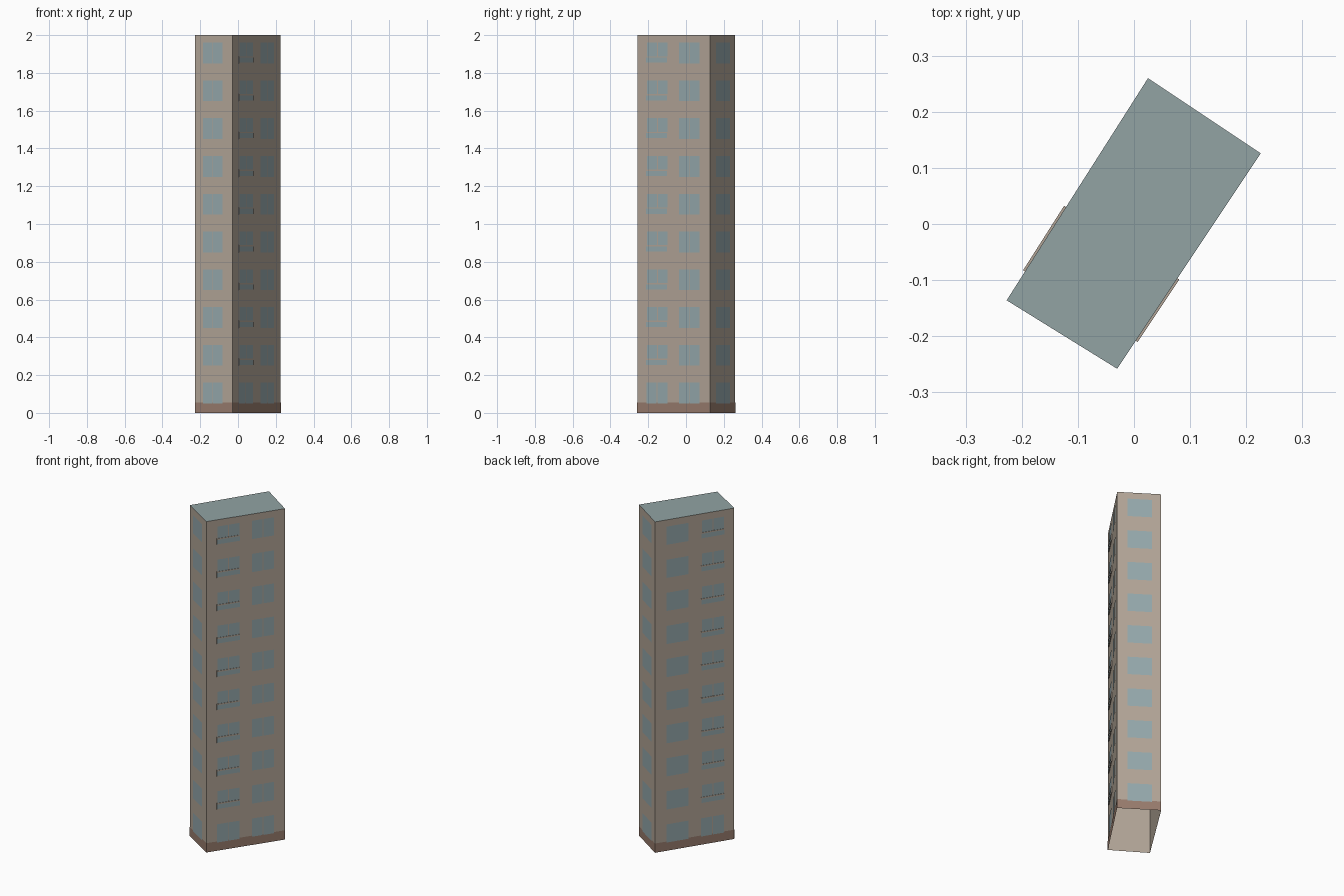
import bpy
import bmesh
from mathutils import Vector

cube = bpy.data.objects.get("Cube")
if cube:
    bpy.data.objects.remove(cube, do_unlink=True)


def make_material(name, rgb):
    linear = [(c / 255 / 12.92 if c < 11 else ((c / 255 + 0.055) / 1.055) ** 2.4) for c in rgb]
    mat = bpy.data.materials.new(name)
    mat.use_nodes = True
    mat.diffuse_color = (*linear, 1)
    mat.node_tree.nodes["Principled BSDF"].inputs["Base Color"].default_value = (*linear, 1)
    return mat


BEIGE = make_material("beige wall", (178, 165, 151))
BROWN = make_material("brown plinth", (152, 124, 109))
GLASS = make_material("blue grey glass", (149, 168, 172))
ROOF = make_material("grey roof", (146, 163, 164))

# Footprint corners, counter-clockwise seen from above
CORNERS = [Vector(c) for c in ((-0.227, -0.136), (-0.03, -0.258), (0.226, 0.126), (0.025, 0.26))]
FRONT_END, RIGHT_SIDE, BACK_END, LEFT_SIDE = range(4)
HEIGHT, FLOORS, STOREY = 2.0, 10, 0.2


def wall_point(wall, u, z, out=0.0):
    """Point on a wall: u runs along it from 0 to 1, out is the distance off it."""
    a, b = CORNERS[wall], CORNERS[(wall + 1) % 4]
    d = (b - a).normalized()
    p = a.lerp(b, u) + Vector((d.y, -d.x)) * out
    return Vector((p.x, p.y, z))


def add_quad(bm, points, slot=0):
    face = bm.faces.new([bm.verts.new(p) for p in points])
    face.material_index = slot
    return face


def add_panel(bm, wall, u0, u1, z0, z1, out):
    add_quad(bm, [wall_point(wall, u, z, out) for u, z in ((u0, z0), (u1, z0), (u1, z1), (u0, z1))])


def add_slab(bm, wall, u0, u1, z0, z1, out):
    """Thin box standing off the wall, open where it meets the wall."""
    add_panel(bm, wall, u0, u1, z0, z1, out)
    rim = [(u0, z0), (u1, z0), (u1, z1), (u0, z1)]
    for (ua, za), (ub, zb) in zip(rim, rim[1:] + rim[:1]):
        add_quad(bm, [wall_point(wall, ua, za), wall_point(wall, ub, zb),
                      wall_point(wall, ub, zb, out), wall_point(wall, ua, za, out)])


def add_window(bm, wall, u0, u1, z0, z1, split):
    if not split:
        add_panel(bm, wall, u0, u1, z0, z1, 0.002)
        return
    mid, gap = (u0 + u1) / 2, (u1 - u0) * 0.02
    add_panel(bm, wall, u0, mid - gap, z0, z1, 0.002)
    add_panel(bm, wall, mid + gap, u1, z0, z1, 0.002)


def finish(name, bm, *materials):
    bmesh.ops.remove_doubles(bm, verts=bm.verts, dist=0.00001)
    mesh = bpy.data.meshes.new(name)
    bm.to_mesh(mesh)
    bm.free()
    for mat in materials:
        mesh.materials.append(mat)
    bpy.context.collection.objects.link(bpy.data.objects.new(name, mesh))


# Tower shell, open underneath, with the roof
shell = bmesh.new()
for w in range(4):
    add_panel(shell, w, 0, 1, 0, HEIGHT, 0)
add_quad(shell, [(c.x, c.y, HEIGHT) for c in CORNERS], 1)
finish("tower_shell", shell, BEIGE, ROOF)

# Painted plinth around the foot
plinth = bmesh.new()
for w in range(4):
    add_panel(plinth, w, 0, 1, 0, 0.056, 0.001)
finish("plinth", plinth, BROWN)

# Window columns: wall, start, end, split panes, balcony
COLUMNS = [
    (FRONT_END, 0.22, 0.74, True, False),
    (RIGHT_SIDE, 0.13, 0.42, True, True),
    (RIGHT_SIDE, 0.58, 0.86, True, False),
    (BACK_END, 0.23, 0.79, False, False),
    (LEFT_SIDE, 0.14, 0.42, False, False),
    (LEFT_SIDE, 0.58, 0.87, True, True),
]

windows, balconies, balcony_glass = bmesh.new(), bmesh.new(), bmesh.new()
for wall, u0, u1, split, balcony in COLUMNS:
    for floor in range(FLOORS):
        z = floor * STOREY
        if not (balcony and floor):
            add_window(windows, wall, u0, u1, z + 0.05, z + 0.16, split)
            continue
        add_window(windows, wall, u0 + 0.01, u1, z + 0.088, z + 0.16, split)
        add_slab(balconies, wall, u0, u1, z + 0.05, z + 0.088, 0.004)
        add_panel(balcony_glass, wall, u0, u1, z + 0.054, z + 0.081, 0.0055)
finish("windows", windows, GLASS)
finish("balconies", balconies, BEIGE)
finish("balcony_glass", balcony_glass, GLASS)
